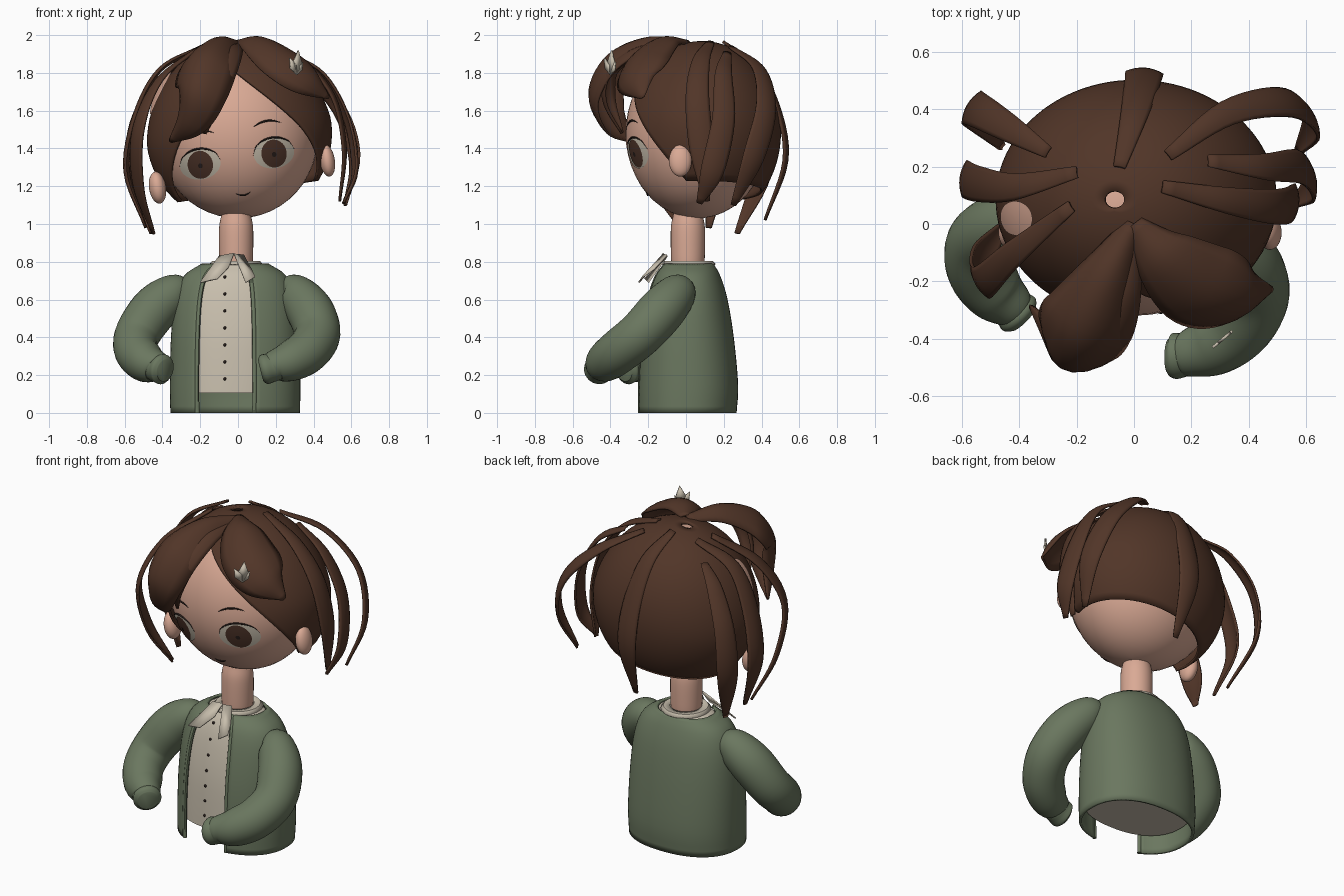
import bpy, bmesh, math
from mathutils import Vector, Matrix

cube = bpy.data.objects.get("Cube")
if cube:
    bpy.data.objects.remove(cube)


def material(name, rgb):
    m = bpy.data.materials.new(name)
    m.use_nodes = True
    m.diffuse_color = (*rgb, 1)
    bsdf = next(n for n in m.node_tree.nodes if n.type == 'BSDF_PRINCIPLED')
    bsdf.inputs["Base Color"].default_value = (*rgb, 1)
    return m


SKIN = material("skin", (0.70, 0.40, 0.30))
HAIR = material("hair brown", (0.083, 0.036, 0.021))
GREEN = material("jacket green", (0.145, 0.185, 0.115))
CREAM = material("cream cloth", (0.58, 0.52, 0.42))
IRIS = material("iris brown", (0.075, 0.034, 0.022))
DARK = material("dark line", (0.02, 0.012, 0.01))

# The head leans sideways about this pivot
PIVOT = Vector((0, 0, 1.45))
LEAN = Matrix.Translation(PIVOT) @ Matrix.Rotation(math.radians(-8.7), 4, 'Y') @ Matrix.Translation(-PIVOT)
SKULL_C, SKULL_R = Vector((0, 0.06, 1.48)), Vector((0.43, 0.38, 0.45))


def build(name, verts, faces, mat, thick=0, lean=False):
    me = bpy.data.meshes.new(name)
    me.from_pydata([tuple(LEAN @ Vector(v)) if lean else tuple(v) for v in verts], [], faces)
    bm = bmesh.new()
    bm.from_mesh(me)
    bmesh.ops.recalc_face_normals(bm, faces=bm.faces)
    bm.to_mesh(me)
    bm.free()
    me.materials.append(mat)
    ob = bpy.data.objects.new(name, me)
    bpy.context.collection.objects.link(ob)
    bpy.ops.object.select_all(action='DESELECT')
    ob.select_set(True)
    bpy.context.view_layer.objects.active = ob
    bpy.ops.object.shade_smooth_by_angle(angle=math.radians(45))
    if thick:
        mod = ob.modifiers.new("thickness", 'SOLIDIFY')
        mod.thickness, mod.offset = thick, 0
    return ob


def grid(rows, closed=False, caps=False):
    n = len(rows[0])
    verts = [v for r in rows for v in r]
    faces = []
    for i in range(len(rows) - 1):
        for j in range(n if closed else n - 1):
            k = (j + 1) % n
            faces.append((i * n + j, i * n + k, (i + 1) * n + k, (i + 1) * n + j))
    if caps:
        faces += [tuple(range(n)), tuple(range(len(verts) - n, len(verts)))]
    return verts, faces


def smooth_path(pts, steps=6):
    # Catmull-Rom through points of any dimension
    p = [Vector(q) for q in pts]
    p = [2 * p[0] - p[1]] + p + [2 * p[-1] - p[-2]]
    out = []
    for a, b, c, d in zip(p, p[1:], p[2:], p[3:]):
        for s in range(steps):
            t = s / steps
            out.append(0.5 * (2 * b + (c - a) * t + (2 * a - 5 * b + 4 * c - d) * t * t
                              + (3 * b - a - 3 * c + d) * t ** 3))
    return out + [p[-2]]


def tangent(p, i):
    return (p[min(i + 1, len(p) - 1)] - p[max(i - 1, 0)]).normalized()


def tube(name, pts, mat, sides=20, lean=False, steps=6):
    # Each point is x, y, z, radius
    s = smooth_path(pts, steps)
    p = [q.to_3d() for q in s]
    nrm, rows = Vector((0.3, 0.2, 1)), []
    for i, q in enumerate(s):
        t = tangent(p, i)
        nrm = (nrm - t * nrm.dot(t)).normalized()
        side = t.cross(nrm)
        rows.append([p[i] + q[3] * (nrm * math.cos(a) + side * math.sin(a))
                     for a in (math.tau * k / sides for k in range(sides))])
    return build(name, *grid(rows, True, True), mat, lean=lean)


def lock(name, pts, bulge=0.25):
    # Flat hair ribbon; each point is x, y, z, half width
    s = smooth_path(pts)
    p = [q.to_3d() for q in s]
    rows = []
    for i, q in enumerate(s):
        t = tangent(p, i)
        out = p[i] - Vector((0, 0.08, 1.45))
        side = t.cross(out).normalized()
        out = side.cross(t).normalized()
        w = max(q[3], 0.004)
        rows.append([p[i] + side * w * u - out * w * bulge * u * u
                     for u in (k / 4 for k in range(-4, 5))])
    return build(name, *grid(rows), HAIR, 0.012)


def ellipsoid(name, c, r, mat, lean=False):
    rows = [[(c[0] + r[0] * math.sin(f) * math.cos(a), c[1] + r[1] * math.sin(f) * math.sin(a),
              c[2] + r[2] * math.cos(f)) for a in (math.tau * k / 40 for k in range(40))]
            for f in (0.01 + (math.pi - 0.02) * i / 24 for i in range(25))]
    return build(name, *grid(rows, True, True), mat, lean=lean)


def on_face(x, z, lift):
    d = Vector(((x - SKULL_C.x) / SKULL_R.x, 0, (z - SKULL_C.z) / SKULL_R.z))
    y = -math.sqrt(max(0, 1 - d.length_squared))
    return (x, SKULL_C.y + SKULL_R.y * y - lift, z)


def on_cap(x, y):
    u, v = (x - 0.01) / 0.485, (y - 0.085) / 0.41
    return (x, y, 1.49 + 0.48 * math.sqrt(max(0, 1 - u * u - v * v)))


def disc(name, cx, cy, rx, ry, mat, place):
    # Round plate laid on a curved surface by the place function
    rows = [[place(cx + rx * k / 6 * math.cos(a), cy + ry * k / 6 * math.sin(a))
             for a in (math.tau * j / 36 for j in range(36))] for k in (0.2, 1, 2, 3, 4, 5, 6)]
    v, f = grid(rows, True)
    build(name, v, f + [tuple(range(36))], mat, lean=True)


def face_arc(name, cx, cz, w, h, r, power=1, lift=0.003):
    pts = [(*on_face(cx + w * u, cz + h * (1 - u * u) ** power, lift), r * (1.1 - u * u)) for u in
           (k / 6 for k in range(-6, 7))]
    tube(name, pts, DARK, 8, True, 2)


# Head, ears, neck
ellipsoid("head", SKULL_C, SKULL_R, SKIN, True)
ellipsoid("left_ear", (0.45, -0.03, 1.265), (0.04, 0.06, 0.085), SKIN, True)
ellipsoid("right_ear", (-0.46, -0.03, 1.26), (0.045, 0.06, 0.085), SKIN, True)
tube("neck", [(-0.01, 0.01, 0.76, 0.085), (-0.01, 0.01, 0.84, 0.09), (-0.01, 0.01, 0.98, 0.09),
              (-0.01, 0.01, 1.06, 0.075)], SKIN, 32)

# Face
for side, ex, bx in (("right", -0.218, -0.193), ("left", 0.177, 0.165)):
    for part, z, rx, rz, lift, mat in (("eye_white", 1.347, 0.108, 0.08, 0.003, CREAM),
                                       ("iris", 1.345, 0.067, 0.074, 0.006, IRIS),
                                       ("pupil", 1.34, 0.012, 0.013, 0.009, DARK)):
        disc(side + "_" + part, ex, z, rx, rz, mat, lambda x, z, h=lift: on_face(x, z, h))
    face_arc(side + "_lash", ex, 1.352, 0.11, 0.078, 0.005, 0.55)
    face_arc(side + "_brow", bx, 1.50, 0.075, 0.022, 0.005)
face_arc("mouth", -0.014, 1.165, 0.04, -0.014, 0.004)

# Hair cap: the hairline is high at the forehead and low at the sides and back
rows = []
for i in range(25):
    row = []
    for k in range(96):
        az = math.tau * k / 96
        off = math.degrees(min(az, math.tau - az))
        edge = 42 + 88 * min(1, off / 75)
        f = math.radians(4 + (edge - 4) * i / 24)
        slim = 1 - 0.05 * max(0, math.sin(2 * f))
        row.append((0.01 + 0.485 * slim * math.sin(f) * math.sin(az),
                    0.085 - 0.41 * math.sin(f) * math.cos(az), 1.48 + 0.48 * math.cos(f)))
    rows.append(row)
build("hair_cap", *grid(rows, True), HAIR, 0.015, True)
disc("scalp_patch", -0.368, 0.02, 0.072, 0.06, SKIN, on_cap)

# Fringe
lock("right_fringe", [(0, 0, 1.965, 0.03), (-0.10, -0.2, 1.985, 0.10), (-0.19, -0.40, 1.90, 0.16),
                      (-0.24, -0.50, 1.72, 0.15), (-0.29, -0.44, 1.56, 0.11), (-0.36, -0.29, 1.44, 0.01)], 0.8)
lock("middle_fringe", [(0, -0.04, 1.955, 0.02), (-0.04, -0.26, 1.93, 0.06), (-0.09, -0.42, 1.81, 0.07),
                       (-0.15, -0.43, 1.65, 0.06), (-0.18, -0.34, 1.48, 0.01)], 0.6)
lock("left_fringe", [(0, 0, 1.97, 0.03), (0.11, -0.13, 1.985, 0.11), (0.26, -0.25, 1.90, 0.16),
                     (0.39, -0.28, 1.79, 0.13), (0.48, -0.23, 1.67, 0.01)], 0.5)

# Loose locks, from crown to tip; the shared widths taper at both ends
LOCKS = {
    "back_lock": [(-.05, .2, 1.965), (0, .38, 1.84), (.03, .5, 1.6), (.04, .535, 1.33), (.05, .42, 1.02)],
    "back_right_lock": [(-.3, .25, 1.85), (-.43, .33, 1.76), (-.55, .4, 1.54), (-.57, .4, 1.25), (-.46, .27, .95)],
    "right_lock": [(-.2, .18, 1.94), (-.42, .13, 1.82), (-.55, .14, 1.58), (-.6, .16, 1.28), (-.49, .12, .98)],
    "front_right_lock": [(-.22, .06, 1.93), (-.43, -.11, 1.76), (-.54, -.21, 1.5), (-.54, -.13, 1.2), (-.45, 0, .95)],
    "back_left_lock": [(.12, .24, 1.94), (.33, .39, 1.83), (.54, .43, 1.62), (.63, .36, 1.35), (.57, .25, 1.1)],
    "left_lock": [(.26, .22, 1.91), (.46, .2, 1.79), (.59, .2, 1.55), (.63, .14, 1.28), (.56, .07, 1.11)],
    "front_left_lock": [(.1, .13, 1.965), (.34, .08, 1.87), (.51, .06, 1.68), (.57, .08, 1.4), (.54, .11, 1.12)],
}
for name, pts in LOCKS.items():
    lock(name, [(*p, w) for p, w in zip(pts, (0.02, 0.045, 0.06, 0.06, 0.014))])

# Leaf-shaped hair clip
for i, (ang, size) in enumerate(((-28, 0.1), (5, 0.13), (32, 0.08))):
    m = (Matrix.Translation((0.31, -0.40, 1.79)) @ Matrix.Rotation(math.radians(40), 4, 'Z')
         @ Matrix.Rotation(math.radians(ang), 4, 'Y'))
    leaf = [m @ Vector((x * size, 0, z * size)) for x, z in ((0, 0), (0.22, 0.5), (0, 1), (-0.22, 0.5))]
    build("clip_leaf_%d" % i, leaf, [(0, 1, 2, 3)], CREAM, 0.01)

# Torso profile: z, half width, front y, back y
BODY = smooth_path([(0, .335, -.25, .26), (.15, .338, -.25, .268), (.4, .332, -.235, .245),
                    (.6, .312, -.2, .212), (.72, .265, -.16, .175), (.785, .17, -.11, .14)], 4)


def body_point(q, az, inset=0):
    rx, ry, cy = q[1] - inset, (q[3] - q[2]) / 2 - inset, (q[2] + q[3]) / 2
    s, c = math.sin(az), math.cos(az)
    return (-0.015 + rx * math.copysign(abs(s) ** 0.88, s), cy - ry * math.copysign(abs(c) ** 0.88, c), q[0])


START, END = math.radians(15), math.radians(326)
rows = [[body_point(q, START + (END - START) * k / 60) for k in range(61)] for q in BODY]
build("jacket", *grid(rows), GREEN, 0.016)
for side, az in (("left", START), ("right", END)):
    tube(side + "_jacket_edge", [(*body_point(q, az), 0.012) for q in BODY], GREEN, 8, steps=1)
rows = [[body_point(q, math.tau * k / 60, 0.02) for k in range(60)] for q in BODY if q[0] > 0.09]
rows.append([(-0.01 + 0.09 * math.sin(a), 0.01 - 0.09 * math.cos(a), 0.8)
             for a in (math.tau * k / 60 for k in range(60))])
build("shirt", *grid(rows, True, True), CREAM)

# Shirt buttons
for i in range(7):
    z = 0.18 + 0.09 * i
    q = min(BODY, key=lambda b: abs(b[0] - z))
    x, y, _ = body_point(q, math.radians(-9), 0.02)
    ellipsoid("button_%d" % i, (-0.07, y - 0.002, z), (0.008, 0.008, 0.008), DARK)

# Collar band and pointed collar ties
rows = [[(-0.01 + r * math.sin(a), 0.015 - r * math.cos(a), z) for a in (math.tau * k / 40 for k in range(40))]
        for r, z in ((0.14, 0.785), (0.125, 0.802), (0.09, 0.802))]
build("collar_band", *grid(rows, True), CREAM, 0.006)
TIES = {
    "right_collar": ((-.1, -.1, .83), (-.02, -.12, .845), (-.05, -.16, .77), (-.11, -.22, .71), (-.2, -.2, .69)),
    "left_collar": ((-.02, -.12, .84), (.03, -.1, .835), (.07, -.17, .76), (.09, -.23, .72), (.04, -.25, .69)),
}
for name, pts in TIES.items():
    build(name, pts, [(0, 1, 2), (0, 2, 3), (0, 3, 4)], CREAM, 0.008)

# Puffed sleeves with gathered cuffs: x, y, z, radius
tube("left_sleeve", [(.24, -.03, .64, .07), (.30, -.05, .63, .105), (.38, -.13, .54, .125), (.42, -.24, .42, .122),
                     (.37, -.35, .33, .118), (.28, -.42, .275, .108), (.20, -.45, .25, .085),
                     (.18, -.455, .24, .076), (.14, -.46, .23, .08), (.12, -.46, .225, .06)], GREEN, 28)
tube("right_sleeve", [(-.27, .02, .64, .07), (-.34, .01, .63, .105), (-.44, -.01, .55, .125), (-.53, -.06, .42, .12),
                      (-.54, -.15, .33, .115), (-.49, -.23, .27, .108), (-.435, -.28, .245, .085),
                      (-.42, -.295, .235, .076), (-.40, -.315, .23, .08), (-.385, -.33, .225, .06)], GREEN, 28)
